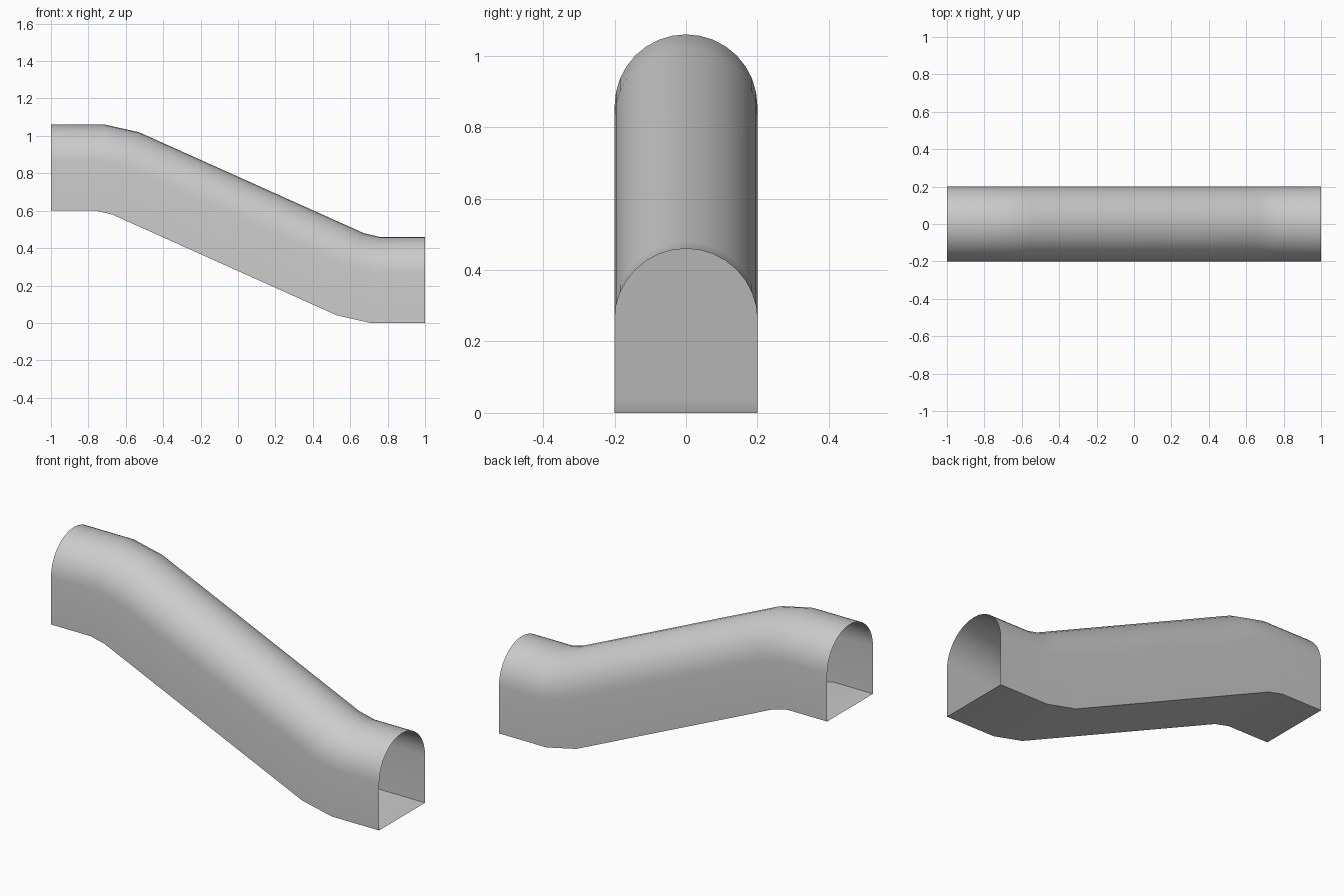
import bpy, bmesh, math

if "Cube" in bpy.data.objects:
    bpy.data.objects.remove(bpy.data.objects["Cube"])

HALF_WIDTH = 0.2
HEIGHT = 0.46
WALL = 0.26        # straight wall height below the round roof
ARC_STEPS = 16

# Cross-section as (y, fraction of height): floor corners, walls, half-round roof
profile = [(HALF_WIDTH, 0.0)]
for i in range(ARC_STEPS + 1):
    a = math.pi * i / ARC_STEPS
    profile.append((HALF_WIDTH * math.cos(a), (WALL + HALF_WIDTH * math.sin(a)) / HEIGHT))
profile.append((-HALF_WIDTH, 0.0))

# Lower half of the run as (bottom x, z, top x, z); the upper half is its half-turn
lower = [(0.53, 0.04, 0.673, 0.48),
         (0.71, 0.0, 0.758, HEIGHT),
         (1.0, 0.0, 1.0, HEIGHT)]
TOTAL = 1.06
upper = [(-tx, TOTAL - tz, -bx, TOTAL - bz) for bx, bz, tx, tz in reversed(lower)]
stations = upper + lower

# Open-ended tunnel shell
bm = bmesh.new()
rings = []
for bx, bz, tx, tz in stations:
    rings.append([bm.verts.new((bx + (tx - bx) * f, y, bz + (tz - bz) * f))
                  for y, f in profile])
n = len(profile)
for r0, r1 in zip(rings, rings[1:]):
    for j in range(n):
        k = (j + 1) % n
        bm.faces.new((r0[j], r1[j], r1[k], r0[k]))
bmesh.ops.recalc_face_normals(bm, faces=bm.faces)

# Make sure the floor faces down, so the whole shell faces outward
bm.normal_update()
floor = min(bm.faces, key=lambda f: f.calc_center_median().z)
if floor.normal.z > 0:
    bmesh.ops.reverse_faces(bm, faces=bm.faces)

mesh = bpy.data.meshes.new("tunnel_shell")
bm.to_mesh(mesh)
bm.free()
tunnel = bpy.data.objects.new("tunnel_shell", mesh)
bpy.context.collection.objects.link(tunnel)

# Plain grey surface
grey = bpy.data.materials.new("light_grey")
grey.diffuse_color = (0.6, 0.6, 0.6, 1.0)
grey.use_nodes = True
grey.node_tree.nodes["Principled BSDF"].inputs["Base Color"].default_value = grey.diffuse_color
mesh.materials.append(grey)

# Smooth roof and bends, crisp floor edges
bpy.context.view_layer.objects.active = tunnel
tunnel.select_set(True)
bpy.ops.object.shade_smooth_by_angle(angle=math.radians(30))
